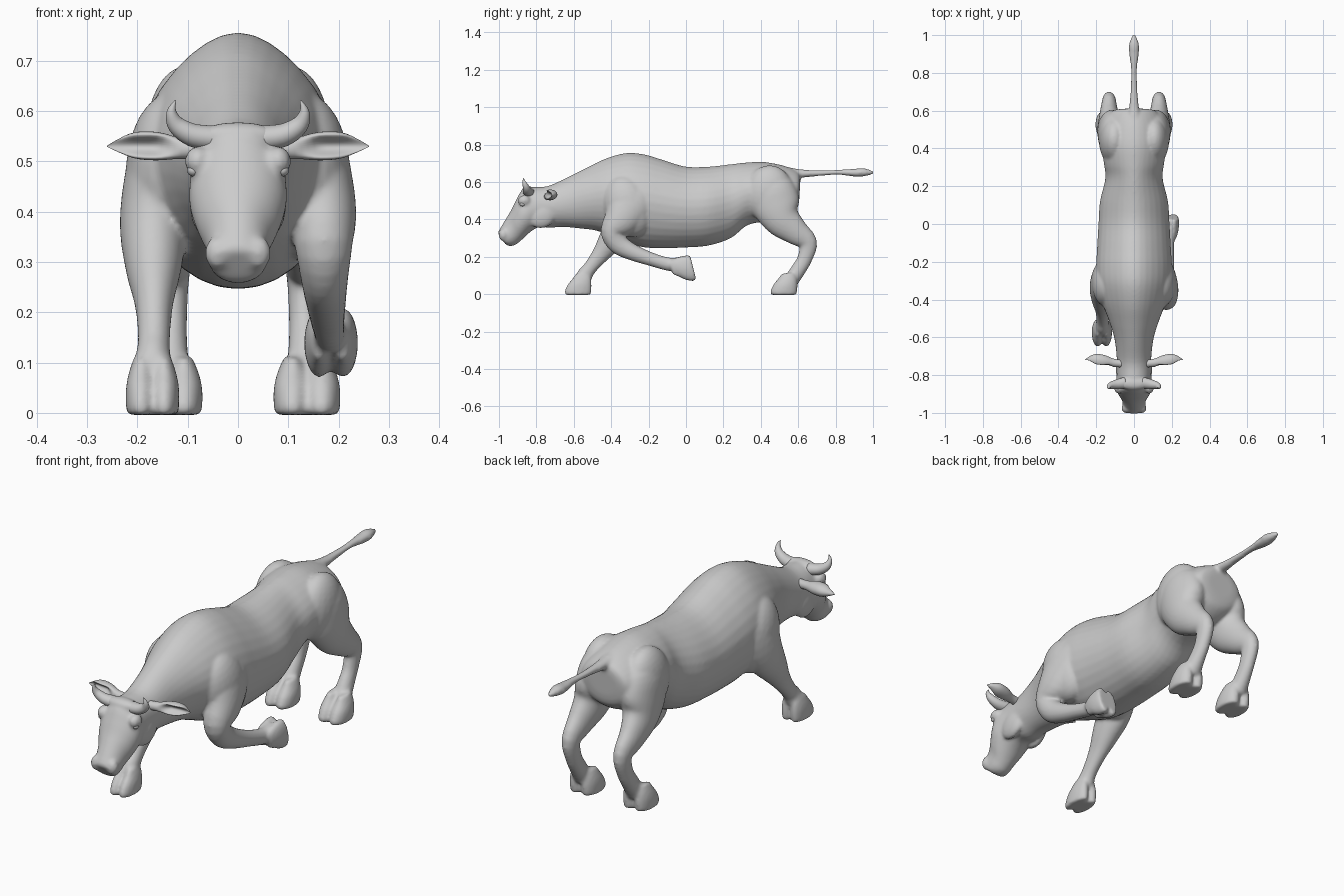
import bpy, bmesh, math
from mathutils import Vector, Matrix


def spline(rows, steps=4):
    """Catmull-Rom interpolation of rows of numbers."""
    out = []
    for i in range(len(rows) - 1):
        p0, p1 = rows[max(i - 1, 0)], rows[i]
        p2, p3 = rows[i + 1], rows[min(i + 2, len(rows) - 1)]
        for k in range(steps):
            t = k / steps
            out.append([0.5 * (2 * b + (c - a) * t + (2 * a - 5 * b + 4 * c - d) * t * t
                               + (3 * b - a - 3 * c + d) * t ** 3)
                        for a, b, c, d in zip(p0, p1, p2, p3)])
    return out + [list(rows[-1])]


def skin(bm, rings):
    """Closed surface through rings of points."""
    vs = [[bm.verts.new(p) for p in r] for r in rings]
    n = len(vs[0])
    faces = [bm.faces.new((a[i], a[(i + 1) % n], b[(i + 1) % n], b[i]))
             for a, b in zip(vs, vs[1:]) for i in range(n)]
    faces += [bm.faces.new(vs[0][::-1]), bm.faces.new(vs[-1])]
    bmesh.ops.recalc_face_normals(bm, faces=faces)


def ellipse(c, u, v, ridge=0, n=32):
    """Ellipse; ridge narrows the v side into a crest."""
    pts = []
    for i in range(n):
        a = 2 * math.pi * i / n
        k = 1 - ridge * max(0, math.sin(a)) ** 2
        pts.append(c + u * math.cos(a) * k + v * math.sin(a))
    return pts


def profile_loft(bm, rows, x=0.0, mat=Matrix(), ridge=0):
    """Rows: y,z of one edge, y,z of the opposite edge, half width."""
    rings = []
    for y1, z1, y2, z2, w in spline(rows):
        a, b = Vector((x, y1, z1)), Vector((x, y2, z2))
        r = ridge * min(1, max(0, (y1 + .7) / .25))
        rings.append([mat @ p for p in ellipse((a + b) / 2, Vector((w, 0, 0)), (a - b) / 2, r)])
    skin(bm, rings)


def tube(bm, rows, side=(1, 0, 0), flip=1):
    """Rows: x,y,z, radius along side axis, radius across it."""
    rows = spline(rows)
    pts = [Vector((r[0] * flip, r[1], r[2])) for r in rows]
    rings = []
    for i, r in enumerate(rows):
        t = (pts[min(i + 1, len(pts) - 1)] - pts[max(i - 1, 0)]).normalized()
        s = Vector(side)
        s = (s - t * s.dot(t)).normalized()
        rings.append(ellipse(pts[i], s * max(r[3], .001), t.cross(s) * max(r[4], .001)))
    skin(bm, rings)


def ball(bm, c, size, rot=0):
    m = Matrix.Translation(c) @ Matrix.Rotation(rot, 4, 'X') @ Matrix.Diagonal((*size, 1))
    bmesh.ops.create_uvsphere(bm, u_segments=24, v_segments=16, radius=1, matrix=m)


def finish(bm, name, mirror=False):
    me = bpy.data.meshes.new(name)
    bm.to_mesh(me)
    bm.free()
    me.shade_smooth()
    ob = bpy.data.objects.new(name, me)
    bpy.context.collection.objects.link(ob)
    if mirror:
        ob.modifiers.new("Mirror", 'MIRROR')
    return ob


# Trunk, neck and head, from rump to nose
bm = bmesh.new()
trunk = [(.612, .62, .605, .50, .07), (.60, .655, .59, .45, .12), (.53, .685, .53, .41, .155),
         (.42, .707, .44, .39, .172), (.32, .704, .33, .37, .16), (.24, .695, .24, .30, .152),
         (.12, .682, .12, .26, .18), (0, .682, 0, .25, .188), (-.12, .717, -.12, .246, .195),
         (-.22, .747, -.22, .25, .20), (-.32, .755, -.30, .27, .195),
         (-.43, .725, -.40, .31, .17), (-.53, .677, -.48, .34, .135),
         (-.63, .627, -.57, .352, .105)]
head = [(-.74, .578, -.66, .36, .092), (-.83, .572, -.73, .355, .09),
        (-.879, .553, -.78, .36, .095), (-.91, .50, -.82, .342, .097),
        (-.935, .45, -.86, .308, .083), (-.959, .41, -.89, .28, .066),
        (-.986, .365, -.92, .26, .059), (-1.005, .33, -.955, .26, .054),
        (-1.0, .315, -.975, .28, .03)]
profile_loft(bm, trunk + head, ridge=.24)

# Hind legs, shoulders, haunches and face shapes on both sides
hind = [(.06, .45, .64, .06, .08), (.10, .46, .57, .08, .12), (.115, .48, .48, .078, .13),
        (.125, .515, .40, .068, .10), (.132, .585, .335, .05, .072), (.132, .652, .275, .036, .05),
        (.132, .635, .19, .031, .04), (.134, .60, .13, .034, .04), (.135, .56, .07, .042, .04)]
for s in (-1, 1):
    tube(bm, hind, flip=s)
    ball(bm, (s * .132, -.31, .47), (.092, .13, .17), .35)
    ball(bm, (s * .105, .44, .54), (.08, .13, .15), -.2)
    ball(bm, (s * .08, -.865, .50), (.026, .034, .03))
    ball(bm, (s * .04, -.976, .318), (.026, .026, .034))
    ball(bm, (s * .066, -.77, .42), (.03, .075, .065), .5)
ball(bm, (0, -.845, .552), (.08, .035, .026))

# Planted foreleg, reaching forward
tube(bm, [(-.09, -.26, .62, .05, .08), (-.135, -.29, .52, .075, .13), (-.165, -.33, .39, .07, .10),
          (-.168, -.40, .29, .056, .07), (-.167, -.455, .215, .038, .048),
          (-.167, -.51, .145, .032, .037), (-.169, -.54, .105, .036, .042),
          (-.17, -.56, .06, .04, .04)])
# Lifted foreleg, folded back at the knee
tube(bm, [(.09, -.26, .62, .05, .08), (.135, -.28, .52, .075, .13), (.165, -.34, .41, .07, .10),
          (.17, -.395, .335, .058, .062), (.172, -.36, .268, .047, .055),
          (.175, -.28, .222, .04, .044), (.178, -.18, .185, .034, .036),
          (.182, -.09, .16, .031, .036), (.185, -.02, .16, .038, .04)])

# Tail root to tuft
tube(bm, [(0, .54, .65, .04, .03), (0, .62, .645, .026, .022), (0, .72, .648, .018, .015),
          (0, .82, .652, .016, .014), (0, .90, .65, .026, .021), (0, .95, .652, .027, .022),
          (0, 1.003, .65, .008, .008)])

# Cloven hooves: two claws each, set under the pasterns
claw = [(-.082, -.004, .048, -.004, .034), (-.09, .012, .054, .012, .037),
        (-.074, .05, .056, .05, .037), (-.05, .08, .052, .085, .029),
        (-.03, .11, .04, .115, .016)]
for loc, rot, wide in (((.137, .54, 0), 0, 1), ((-.137, .54, 0), 0, 1),
                       ((-.17, -.56, 0), 0, .8),
                       ((.185, .03, .16), math.radians(104), .8)):
    m = (Matrix.Translation(loc) @ Matrix.Rotation(rot, 4, 'X')
         @ Matrix.Diagonal((wide, 1, 1, 1)))
    for s in (-1, 1):
        profile_loft(bm, claw, s * .029, m)

body = finish(bm, "bull_body")
rm = body.modifiers.new("Fuse", 'REMESH')
rm.mode = 'VOXEL'
rm.voxel_size = .007
rm.use_smooth_shade = True
sm = body.modifiers.new("Soften", 'SMOOTH')
sm.factor, sm.iterations = .5, 9

# Horns, curving out and up
bm = bmesh.new()
tube(bm, [(.045, -.84, .545, .03, .026), (.09, -.848, .552, .025, .023),
          (.122, -.855, .572, .018, .018), (.132, -.865, .598, .01, .01),
          (.124, -.87, .622, .001, .001)], side=(0, 1, 0))
finish(bm, "horns", True)

# Ears, flattened, with a hollow in front
bm = bmesh.new()
ear = [(.06, -.74, .522, .02, .02), (.11, -.735, .525, .022, .02), (.16, -.728, .53, .034, .028),
       (.205, -.722, .532, .034, .026), (.24, -.72, .531, .017, .012), (.26, -.72, .53, .001, .001)]
tube(bm, ear, side=(0, 1, 0))
for v in bm.verts:
    x, y, z = v.co
    depth = (-.75 + .117 * x) - y
    if x > .11 and depth > 0:
        k = max(0, 1 - ((z - .53) / .024) ** 2) * min(1, (x - .11) / .05)
        v.co.y += depth * 1.3 * k
finish(bm, "ears", True)

# Eyes
bm = bmesh.new()
ball(bm, (.088, -.874, .482), (.013, .015, .012))
finish(bm, "eyes", True)
